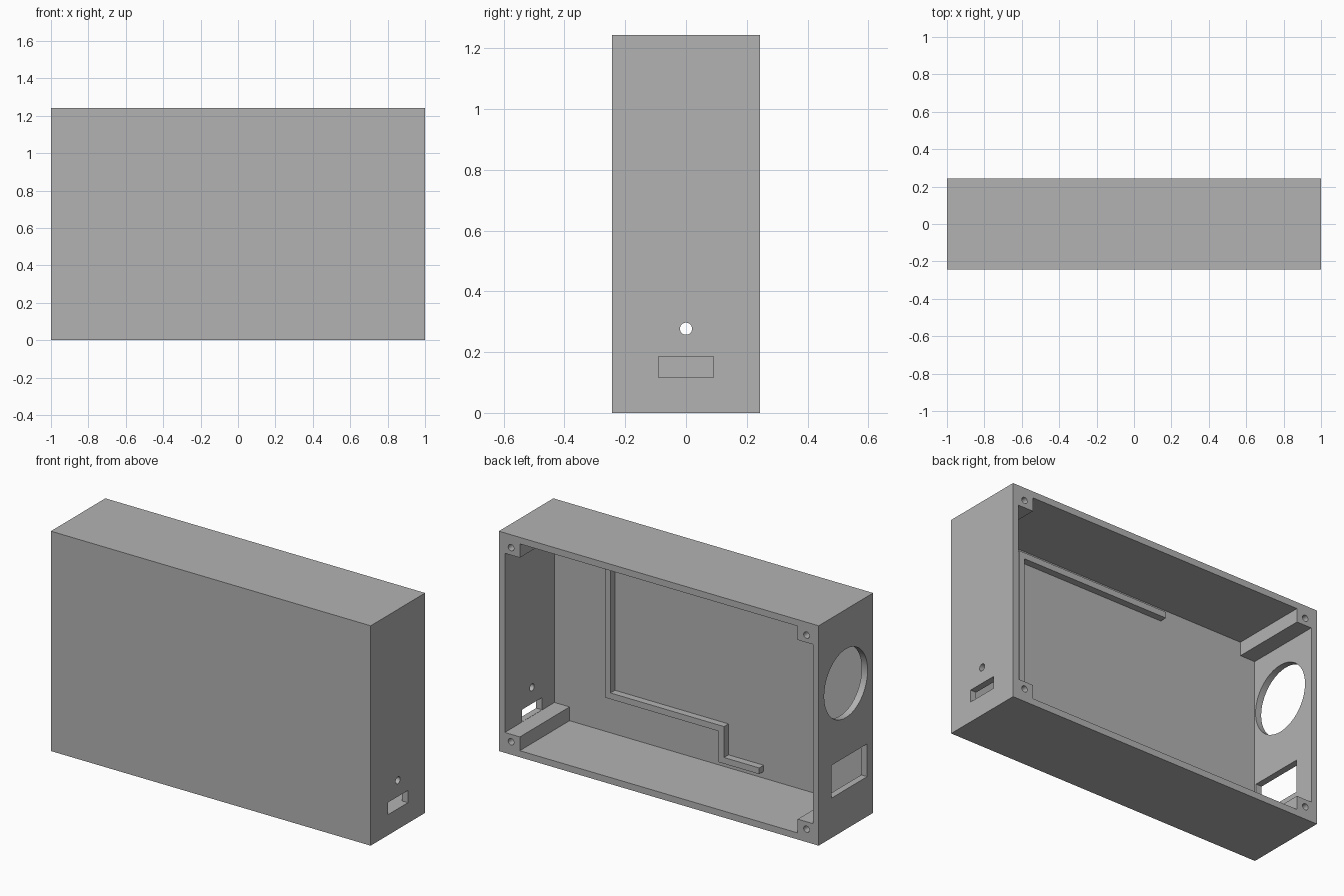
import bpy, bmesh, math
from mathutils import Matrix

if "Cube" in bpy.data.objects:
    bpy.data.objects.remove(bpy.data.objects["Cube"], do_unlink=True)

W, D, H = 1.0, 0.243, 1.243           # half width, half depth, height
WALL, FRONT = 0.037, 0.042            # rim and front panel thickness
POST_X, POST_Z = 0.131, 0.115         # corner post reach from the outside

grey = bpy.data.materials.new("case grey")
grey.use_nodes = True
colour = (0.45, 0.45, 0.45, 1)
grey.diffuse_color = colour
grey.node_tree.nodes["Principled BSDF"].inputs["Base Color"].default_value = colour


def finish(name, bm):
    bmesh.ops.recalc_face_normals(bm, faces=bm.faces)
    mesh = bpy.data.meshes.new(name)
    bm.to_mesh(mesh)
    bm.free()
    mesh.materials.append(grey)
    obj = bpy.data.objects.new(name, mesh)
    bpy.context.collection.objects.link(obj)
    return obj


def prism(name, outline, y0, y1):
    """Extrude an x-z outline along y."""
    bm = bmesh.new()
    face = bm.faces.new([bm.verts.new((x, y0, z)) for x, z in outline])
    top = bmesh.ops.extrude_face_region(bm, geom=[face])["geom"]
    verts = [v for v in top if isinstance(v, bmesh.types.BMVert)]
    bmesh.ops.translate(bm, verts=verts, vec=(0, y1 - y0, 0))
    return finish(name, bm)


def block(name, x0, x1, y0, y1, z0, z1):
    return prism(name, [(x0, z0), (x1, z0), (x1, z1), (x0, z1)], y0, y1)


def rod(name, centre, radius, length, axis, sides):
    turn = Matrix.Rotation(math.pi / 2, 4, "Y" if axis == "X" else "X")
    bm = bmesh.new()
    bmesh.ops.create_cone(bm, cap_ends=True, segments=sides, radius1=radius,
                          radius2=radius, depth=length,
                          matrix=Matrix.Translation(centre) @ turn)
    return finish(name, bm)


def cut(target, cutter):
    cutter.hide_render = True
    mod = target.modifiers.new("cut", "BOOLEAN")
    mod.operation, mod.solver, mod.object = "DIFFERENCE", "EXACT", cutter
    bpy.context.view_layer.objects.active = target
    bpy.ops.object.modifier_apply(modifier=mod.name)
    bpy.data.objects.remove(cutter, do_unlink=True)


# Case shell, open at the back, with full-depth corner posts
case = block("case_shell", -W, W, -D, D, 0, H)
ix, iz, px, pz = W - WALL, H / 2 - WALL, W - POST_X, H / 2 - POST_Z
quarter = [(ix, pz), (px, pz), (px, iz)]
cross = []
for sx, sz in ((1, 1), (-1, 1), (-1, -1), (1, -1)):
    corner = [(sx * x, H / 2 + sz * z) for x, z in quarter]
    cross += corner if sx * sz > 0 else corner[::-1]
cut(case, prism("cavity", cross, FRONT - D, D + 0.1))

# Screw holes in the posts
for sx in (-1, 1):
    for z in (0.073, H - 0.073):
        cut(case, rod("screw_hole", (sx * 0.924, D, z), 0.018, 0.3, "Y", 24))

# Slot and small round hole in the left wall
cut(case, block("slot", 0.9, 1.1, -0.09, 0.09, POST_Z + 0.001, 0.185))
cut(case, rod("light_hole", (W, 0, 0.277), 0.02, 0.2, "X", 24))

# Large round opening and rectangular opening in the right wall
cut(case, rod("round_opening", (-W, 0, 0.825), 0.194, 0.2, "X", 64))
cut(case, block("window", -1.1, -0.9, -0.19, 0.127, 0.225, 0.41))

# Stepped locating rib on the inside of the front panel
T = 0.035
rib = prism("locating_rib", [
    (-0.345, 1.17), (0.62, 1.17), (0.62, 0.25), (-0.09, 0.25),
    (-0.09, 0.075), (-0.345, 0.075), (-0.345, 0.075 + T), (-0.09 - T, 0.075 + T),
    (-0.09 - T, 0.25 + T), (0.62 - T, 0.25 + T), (0.62 - T, 1.17 - T), (-0.345, 1.17 - T),
], FRONT - D - 0.01, FRONT - D + 0.04)

# Smooth round holes, sharp corners
for obj in (case, rib):
    bpy.ops.object.select_all(action="DESELECT")
    obj.select_set(True)
    bpy.context.view_layer.objects.active = obj
    bpy.ops.object.shade_smooth_by_angle(angle=math.radians(30))
